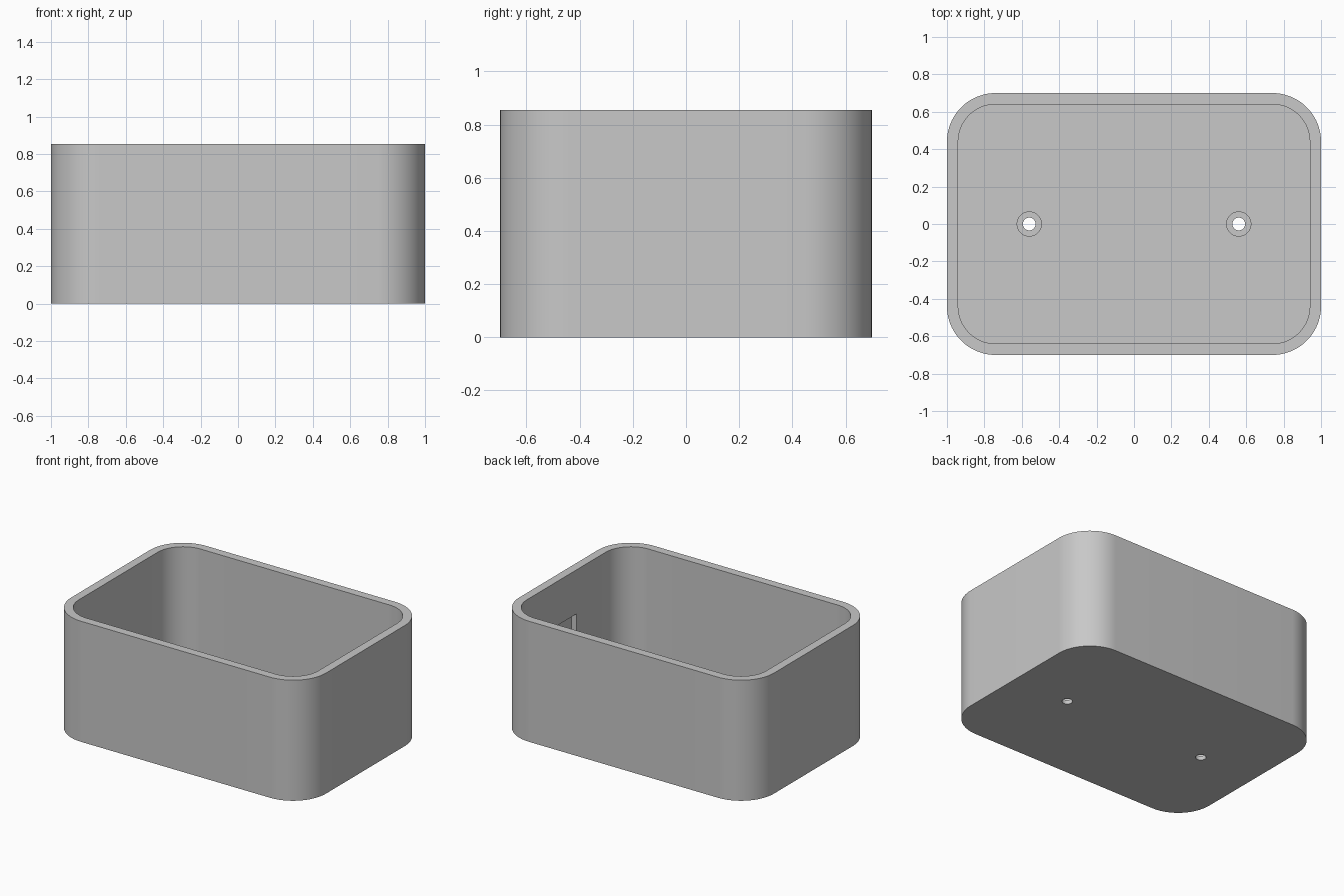
import bpy, bmesh, math

if "Cube" in bpy.data.objects:
    bpy.data.objects.remove(bpy.data.objects["Cube"], do_unlink=True)

HALF_X, HALF_Y, HEIGHT = 1.0, 0.70, 0.855
WALL, FLOOR, RADIUS = 0.06, 0.06, 0.26
SCREW_X = 0.56

# Single plain grey material
grey = bpy.data.materials.new("plain_grey")
grey.use_nodes = True
colour = (0.58, 0.58, 0.58, 1)
grey.diffuse_color = colour
grey.node_tree.nodes["Principled BSDF"].inputs["Base Color"].default_value = colour


def rounded_prism(name, hx, hy, radius, z0, z1, centre=(0, 0), steps=20):
    """Upright prism with a rounded rectangle (or circle) outline."""
    bm = bmesh.new()
    ring = []
    for quarter, (sx, sy) in enumerate([(1, 1), (-1, 1), (-1, -1), (1, -1)]):
        for i in range(steps + 1):
            a = (quarter + i / steps) * math.pi / 2
            ring.append(bm.verts.new((
                centre[0] + sx * (hx - radius) + radius * math.cos(a),
                centre[1] + sy * (hy - radius) + radius * math.sin(a), z0)))
    base = bm.faces.new(ring)
    top = bmesh.ops.extrude_face_region(bm, geom=[base])["geom"]
    for v in top:
        if isinstance(v, bmesh.types.BMVert):
            v.co.z = z1
    bmesh.ops.remove_doubles(bm, verts=bm.verts, dist=1e-5)
    bmesh.ops.recalc_face_normals(bm, faces=bm.faces)
    mesh = bpy.data.meshes.new(name)
    bm.to_mesh(mesh)
    bm.free()
    mesh.materials.append(grey)
    obj = bpy.data.objects.new(name, mesh)
    bpy.context.collection.objects.link(obj)
    return obj


def cut(target, cutter):
    """Subtract the cutter and discard it."""
    cutter.hide_render = True
    mod = target.modifiers.new("cut", "BOOLEAN")
    mod.operation = "DIFFERENCE"
    mod.solver = "EXACT"
    mod.object = cutter
    bpy.context.view_layer.objects.active = target
    bpy.ops.object.modifier_apply(modifier=mod.name)
    bpy.data.objects.remove(cutter, do_unlink=True)


# Open box
box = rounded_prism("open_box", HALF_X, HALF_Y, RADIUS, 0, HEIGHT)
cut(box, rounded_prism("cavity_cutter", HALF_X - WALL, HALF_Y - WALL,
                       RADIUS - WALL, FLOOR, HEIGHT + 0.1))

# Counterbored screw holes through the floor
for side in (-1, 1):
    for name, r, z0 in (("head_cutter", 0.065, FLOOR / 2), ("hole_cutter", 0.034, -0.1)):
        cut(box, rounded_prism(name, r, r, r, z0, FLOOR + 0.1, (side * SCREW_X, 0), 8))

# Blind square pocket in the inner face of the +x wall
bpy.ops.mesh.primitive_cube_add(size=1, location=(HALF_X - WALL, 0, HEIGHT / 2))
pocket = bpy.context.object
pocket.name = "pocket_cutter"
pocket.scale = (0.08, 0.23, 0.23)
cut(box, pocket)

# Smooth corners, crisp rims
bpy.ops.object.select_all(action="DESELECT")
box.select_set(True)
bpy.context.view_layer.objects.active = box
bpy.ops.object.shade_smooth_by_angle(angle=math.radians(30))
